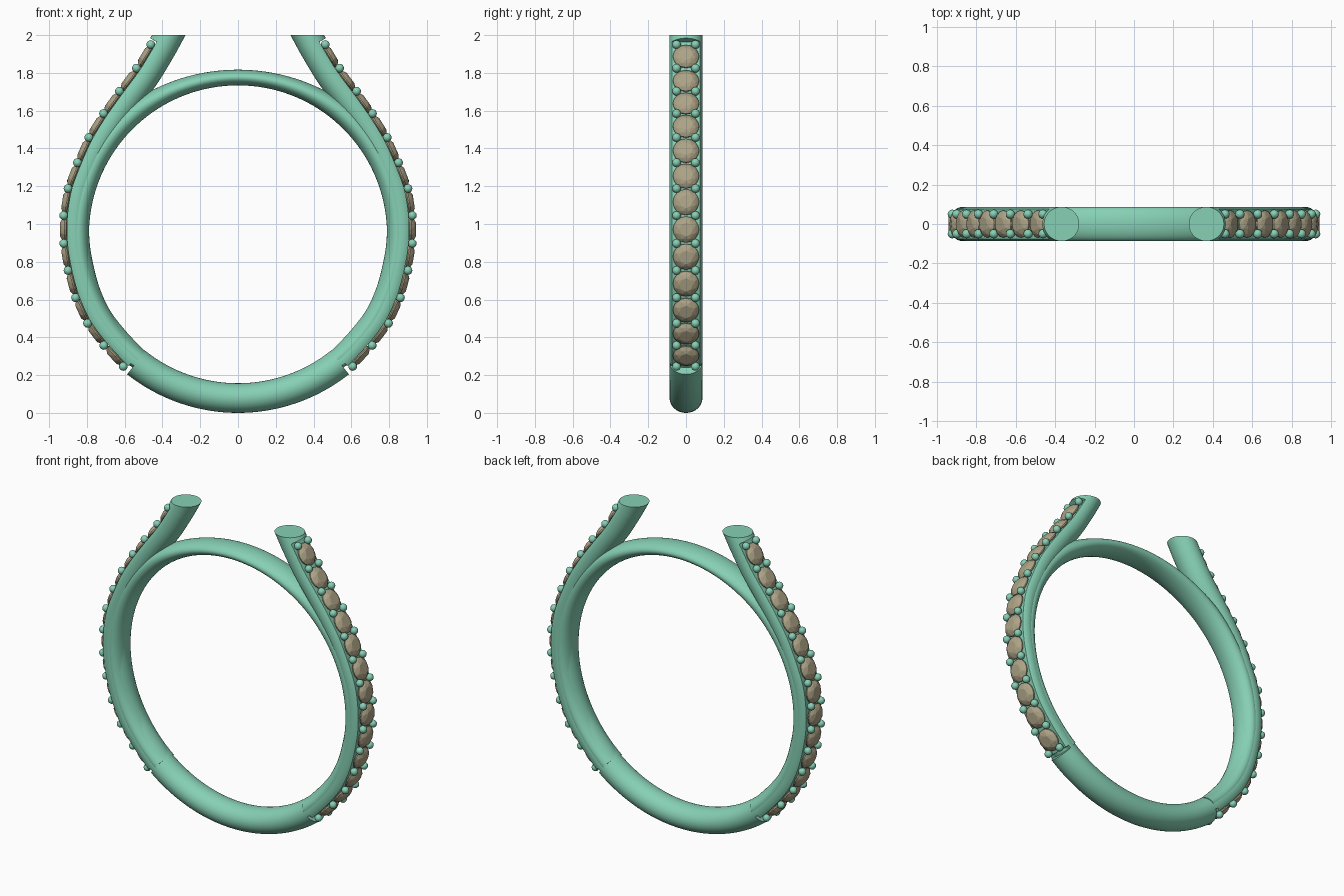
import bpy, bmesh, math
from mathutils import Vector, Matrix

if "Cube" in bpy.data.objects:
    bpy.data.objects.remove(bpy.data.objects["Cube"])

def material(name, col):
    m = bpy.data.materials.new(name)
    m.diffuse_color = (*col, 1)
    m.use_nodes = True
    m.node_tree.nodes["Principled BSDF"].inputs["Base Color"].default_value = m.diffuse_color
    return m

METAL = material("green_metal", (0.24, 0.63, 0.46))
GEM = material("tan_gem", (0.42, 0.37, 0.24))
CZ = 0.945            # height of the finger hole centre

def finish(bm, name, mat, smooth=True, mirror=False):
    bmesh.ops.recalc_face_normals(bm, faces=bm.faces)
    me = bpy.data.meshes.new(name)
    bm.to_mesh(me)
    bm.free()
    me.materials.append(mat)
    ob = bpy.data.objects.new(name, me)
    bpy.context.collection.objects.link(ob)
    if mirror:
        ob.modifiers.new("mirror", 'MIRROR')
    if smooth:
        bpy.ops.object.select_all(action='DESELECT')
        ob.select_set(True)
        bpy.context.view_layer.objects.active = ob
        bpy.ops.object.shade_smooth_by_angle(angle=math.radians(35))
    return ob

def sweep(frames, closed, seg=48):
    """Frames: centre, outward normal, half thickness, half width, outer clip."""
    bm = bmesh.new()
    rings = []
    for c, n, a, b, clip in frames:
        ring = []
        for i in range(seg):
            t = math.tau * i / seg
            ring.append(bm.verts.new(c + n * min(a * math.cos(t), clip)
                                     + Vector((0, b * math.sin(t), 0))))
        rings.append(ring)
    pairs = list(zip(rings, rings[1:])) + ([(rings[-1], rings[0])] if closed else [])
    for r, s in pairs:
        for i in range(seg):
            j = (i + 1) % seg
            bm.faces.new((r[i], r[j], s[j], s[i]))
    if not closed:
        bm.faces.new(rings[0])
        bm.faces.new(rings[-1])
    return bm

# Band: full at the bottom, stepped down under the stones, thin across the top
def band_frame(deg, full):
    r0, r1, b = 0.788, 0.945, 0.087
    if not full:
        phi = math.degrees(math.asin(math.sin(math.radians(deg))))
        k = min(1, max(0, (phi - 50) / 40))
        r0, r1, b = 0.789, 0.9 - 0.028 * k * (2 - k), 0.086
    n = Vector((math.cos(math.radians(deg)), 0, math.sin(math.radians(deg))))
    return Vector((0, 0, CZ)) + n * (r0 + r1) / 2, n, (r1 - r0) / 2, b, 9

STEP = 51.6
frames = [band_frame(-180 + STEP + (180 - 2 * STEP) * i / 32, True) for i in range(33)]
frames += [band_frame(-STEP + (180 + 2 * STEP) * i / 112, False) for i in range(113)]
finish(sweep(frames, True), "band", METAL)

# Line through the prong centres, from the bottom step to beyond the open tip
PATH = [Vector((x, 0, z)) for x, z in [
    (.504, .169), (.57, .216), (.607, .246), (.71, .357), (.797, .474), (.86, .61),
    (.90, .754), (.923, .897), (.923, 1.045), (.90, 1.188), (.85, 1.325),
    (.79, 1.458), (.712, 1.585), (.628, 1.703), (.538, 1.825), (.462, 1.95),
    (.434, 2.0), (.387, 2.09), (.35, 2.18)]]

def on_path(t):
    i = min(int(t), len(PATH) - 3)
    u = t - i
    p0, p1, p2, p3 = PATH[i - 1:i + 3]
    b, c, d = p2 - p0, 2*p0 - 5*p1 + 4*p2 - p3, 3*p1 - p0 - 3*p2 + p3
    p = p1 + 0.5 * (b * u + c * u * u + d * u ** 3)
    tan = (b + 2 * c * u + 3 * d * u * u).normalized()
    return p, tan, Vector((tan.z, 0, -tan.x))

# Arms: oval tubes with a flat stone seat, cut level at the top
frames = []
for t in [1 + i / 8 for i in range(116)] + [15.4, 15.42] + [15.5 + i / 8 for i in range(13)]:
    p, tan, n = on_path(t)
    clip = 0.02 if t < 1.7 else 0.039 if t < 15.41 else 9
    frames.append((p - n * 0.059, n, 0.0785, 0.087, clip))
bm = sweep(frames, False)
bmesh.ops.bisect_plane(bm, geom=bm.verts[:] + bm.edges[:] + bm.faces[:],
                       plane_co=(0, 0, 2), plane_no=(0, 0, 1), clear_outer=True)
bmesh.ops.holes_fill(bm, edges=[e for e in bm.edges if e.is_boundary], sides=0)
finish(bm, "arms", METAL, mirror=True)

# Prongs: pairs of beads between the stones
bm = bmesh.new()
for k in range(2, 16):
    for y in (-0.05, 0.05):
        bmesh.ops.create_uvsphere(bm, u_segments=16, v_segments=10, radius=0.023,
                                  matrix=Matrix.Translation(PATH[k] + Vector((0, y, 0))))
finish(bm, "prongs", METAL, mirror=True)

# Stones: faceted round cuts, one between each pair of prongs
bm = bmesh.new()
RINGS = [(0.069, -0.014, 16, 0), (0.069, -0.007, 16, 0), (0.054, 0.008, 8, 0.5),
         (0.036, 0.016, 8, 0), (0.01, -0.05, 8, 0)]
for k in range(2, 15):
    p, tan, n = on_path(k + 0.5)
    verts = []
    for r, h, count, off in RINGS:
        for i in range(count):
            a = math.tau * (i + off) / count
            verts.append(bm.verts.new(p + n * h + tan * r * math.cos(a)
                                      + Vector((0, r * math.sin(a), 0))))
    bmesh.ops.convex_hull(bm, input=verts)
finish(bm, "stones", GEM, smooth=False, mirror=True)
